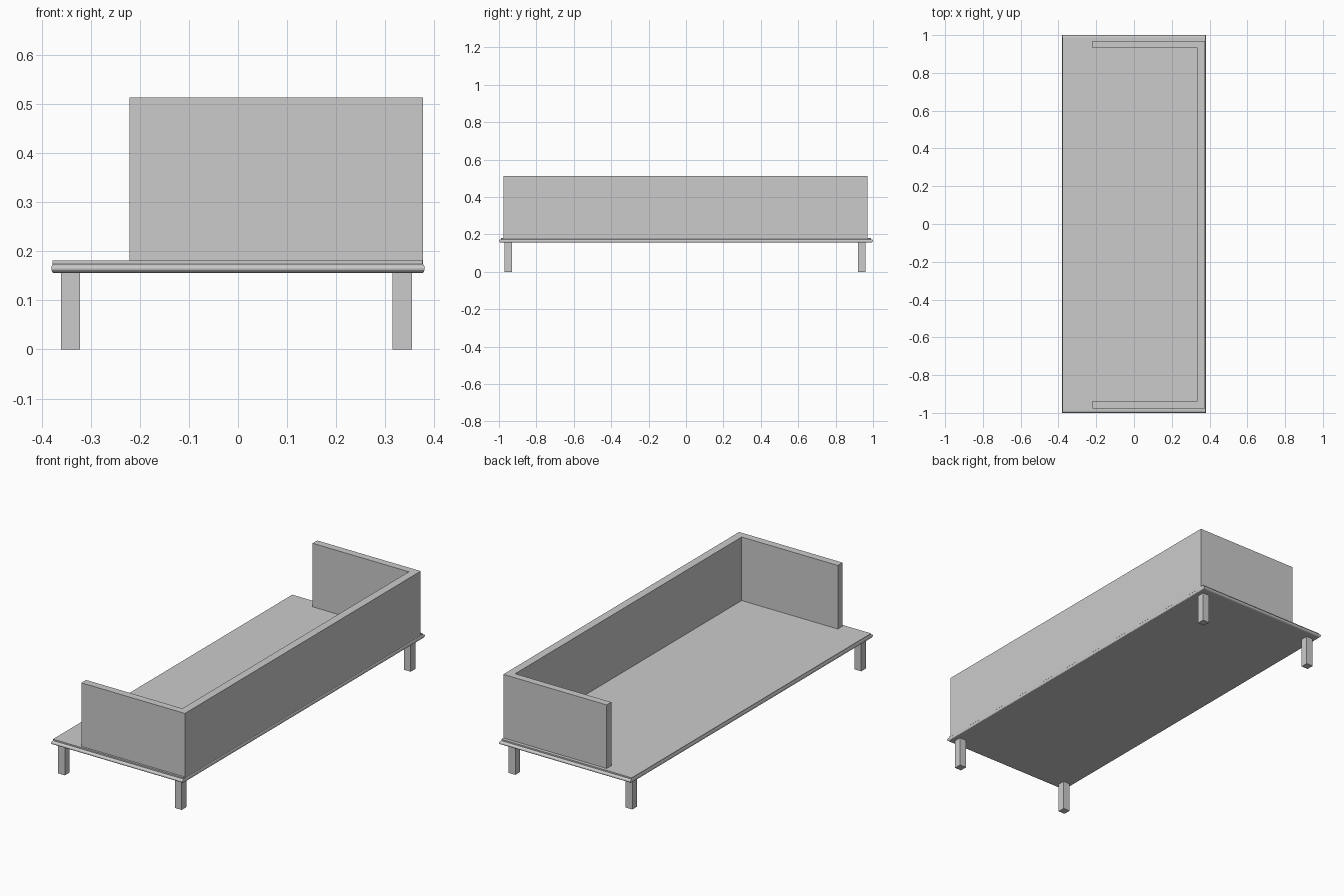
import bpy, bmesh, math

if "Cube" in bpy.data.objects:
    bpy.data.objects.remove(bpy.data.objects["Cube"])


def make_object(name, bm):
    bmesh.ops.recalc_face_normals(bm, faces=bm.faces)
    me = bpy.data.meshes.new(name)
    bm.to_mesh(me)
    bm.free()
    ob = bpy.data.objects.new(name, me)
    bpy.context.collection.objects.link(ob)
    return ob


def loft(name, rings):
    """Stack closed rings of points and cap both ends."""
    bm = bmesh.new()
    loops = [[bm.verts.new(p) for p in ring] for ring in rings]
    n = len(loops[0])
    for a, b in zip(loops, loops[1:]):
        for i in range(n):
            j = (i + 1) % n
            bm.faces.new((a[i], a[j], b[j], b[i]))
    bm.faces.new(loops[0])
    bm.faces.new(loops[-1])
    return make_object(name, bm)


def rect(x0, x1, y0, y1, z):
    return [(x0, y0, z), (x1, y0, z), (x1, y1, z), (x0, y1, z)]


def box(name, x0, x1, y0, y1, z0, z1):
    return loft(name, [rect(x0, x1, y0, y1, z) for z in (z0, z1)])


# Base board with a rounded edge all the way round
rings = []
for i in range(9):
    a = -math.pi / 2 + math.pi * i / 8
    x = 0.376 + 0.004 * math.cos(a)
    y = 0.988 + 0.012 * math.cos(a)
    rings.append(rect(-x, x, -y, y, 0.165 + 0.009 * math.sin(a)))
loft("base_board", rings)

# Thin top panel
box("top_panel", -0.378, 0.376, -0.988, 0.988, 0.173, 0.181)

# U-shaped back and arms
outline = [(-0.221, -0.977), (0.377, -0.977), (0.377, 0.970), (-0.221, 0.970),
           (-0.221, 0.932), (0.335, 0.932), (0.335, -0.938), (-0.221, -0.938)]
loft("back_and_arms", [[(x, y, z) for x, y in outline] for z in (0.174, 0.513)])

# Four square legs
for side, x in (("left", -0.361), ("right", 0.315)):
    for end, y in (("front", -0.970), ("rear", 0.920)):
        box(f"{end}_{side}_leg", x, x + 0.039, y, y + 0.039, 0, 0.158)
